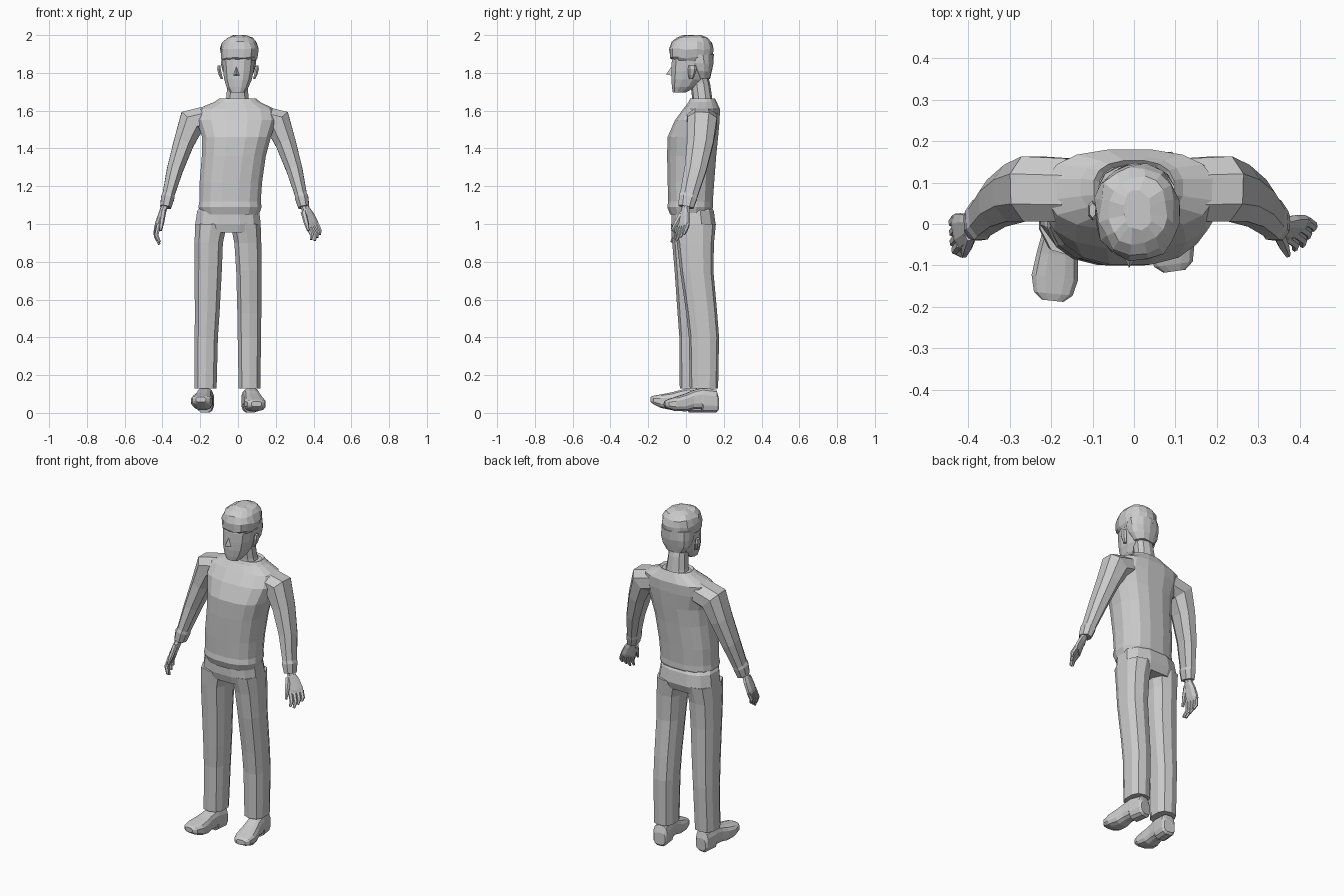
import bpy, bmesh, math, random
from mathutils import Vector as V

random.seed(4)
X, Y, Z = V((1, 0, 0)), V((0, 1, 0)), V((0, 0, 1))


def finish(name, bm):
    bmesh.ops.recalc_face_normals(bm, faces=bm.faces)
    me = bpy.data.meshes.new(name)
    bm.to_mesh(me)
    bm.free()
    ob = bpy.data.objects.new(name, me)
    bpy.context.collection.objects.link(ob)
    return ob


def loft(name, rings, n=8, p=2.3, side=Y, axis=None, jitter=0):
    """Skin superelliptic rings (x, y, z, half width, half depth) along a path."""
    bm = bmesh.new()
    pts = [V(r[:3]) for r in rings]
    loops = []
    for i, r in enumerate(rings):
        t = axis or (pts[min(i + 1, len(pts) - 1)] - pts[max(i - 1, 0)]).normalized()
        u = side.cross(t).normalized()
        v = t.cross(u)
        loop = []
        for k in range(n):
            a = 2 * math.pi * (k + 0.5) / n
            c, s = math.cos(a), math.sin(a)
            c = math.copysign(abs(c) ** (2 / p), c)
            s = math.copysign(abs(s) ** (2 / p), s)
            co = pts[i] + u * r[3] * c + v * r[4] * s
            if jitter:
                co += V([random.uniform(-jitter, jitter) for _ in range(3)])
                co.z = min(co.z, 2.0)
            loop.append(bm.verts.new(co))
        loops.append(loop)
    for a, b in zip(loops, loops[1:]):
        for k in range(n):
            bm.faces.new((a[k], a[(k + 1) % n], b[(k + 1) % n], b[k]))
    bm.faces.new(loops[0])
    bm.faces.new(loops[-1])
    return finish(name, bm)


# Sweater body with hem band and collar
loft("sweater_body", [
    (-.042, .022, 1.05, .155, .108), (-.042, .022, 1.09, .17, .123),
    (-.042, .024, 1.12, .165, .120), (-.038, .026, 1.22, .168, .125),
    (-.022, .030, 1.36, .172, .132), (-.008, .036, 1.46, .185, .136),
    (-.008, .060, 1.55, .215, .120), (-.01, .083, 1.61, .205, .098),
    (-.005, .088, 1.645, .125, .076), (0, .088, 1.665, .098, .066),
    (0, .088, 1.655, .085, .055)], n=16, p=2.5, axis=Z)

# Sleeves with cuffs, one side reflected
ARM = [(-.16, .082, 1.56, .07, .082), (-.245, .085, 1.54, .08, .084),
       (-.287, .075, 1.43, .058, .074), (-.333, .05, 1.29, .046, .062),
       (-.368, .015, 1.155, .034, .05), (-.372, .010, 1.14, .038, .052),
       (-.383, 0, 1.09, .031, .043)]
loft("sleeve_a", ARM)
loft("sleeve_b", [(-x - .035, y, z, a, b) for x, y, z, a, b in ARM])


# Hands: wrist and palm, four curled fingers, thumb
def hand(tag, wrist, knuckle, mid, tip, wide, thumb):
    wrist, knuckle, mid, tip, wide, thumb = map(V, (wrist, knuckle, mid, tip, wide, thumb))
    wide.normalize()
    rings = [(0, .020, .024), (.25, .018, .024), (.5, .017, .037), (.85, .016, .044), (1, .013, .042)]
    loft("palm_" + tag, [(*wrist.lerp(knuckle, t), a, b) for t, a, b in rings], side=wide)
    for i in range(4):
        off = wide * (i - 1.5) * .021
        short = (1, .9, .8, .62)[i] if i > 1 else (.88, 1)[i]
        path = [knuckle.lerp(wrist, .08), knuckle.lerp(mid, short), knuckle.lerp(tip, short)]
        loft(f"finger_{tag}_{i}", [(*(q + off), r, r) for q, r in zip(path, (.012, .011, .007))],
             n=6, side=wide)
    base = wrist.lerp(knuckle, .35) - wide * .022
    loft("thumb_" + tag, [(*base, .015, .015), (*base.lerp(thumb, .6), .013, .013),
                          (*thumb, .007, .007)], n=6, side=X)


hand("a", (-.381, 0, 1.115), (-.428, -.018, .985), (-.437, -.034, .935), (-.418, -.048, .893),
     (-.15, 1, 0), (-.41, -.075, .965))
hand("b", (.346, .0, 1.11), (.396, -.012, .985), (.417, -.03, .945), (.415, -.045, .913),
     (.75, .6, .12), (.372, -.075, .965))

# Trousers
loft("trouser_seat", [(-.05, .03, 1.10, .15, .10), (-.052, .035, 1.07, .168, .115),
                      (-.053, .04, 1.0, .178, .12), (-.053, .038, .955, .17, .105)],
     n=12, p=2.6, axis=Z)
loft("trouser_leg_a", [(-.142, .035, 1.0, .088, .115), (-.155, .03, .9, .078, .103),
                       (-.158, .032, .75, .075, .092), (-.163, .04, .53, .068, .085),
                       (-.168, .045, .4, .064, .08), (-.172, .04, .13, .061, .073)],
     n=10, p=2.6, axis=Z)
loft("trouser_leg_b", [(.04, .045, 1.0, .083, .113), (.052, .05, .9, .074, .098),
                       (.058, .057, .75, .07, .088), (.06, .083, .53, .066, .082),
                       (.06, .095, .4, .064, .08), (.061, .095, .13, .06, .075)],
     n=10, p=2.6, axis=Z)


# Shoes: sections from heel to toe (distance, half width, bottom, top)
SHOE = [(0, .035, .012, .085), (.012, .043, 0, .125), (.085, .045, 0, .135), (.09, .044, .018, .132),
        (.135, .044, .018, .12), (.175, .051, .006, .102), (.23, .058, .008, .082),
        (.27, .048, .02, .068), (.287, .027, .03, .058)]


def shoe(tag, heel, toe, lift):
    heel, toe = V(heel), V(toe)
    d = (toe - heel).normalized()
    rings = []
    for t, w, lo, hi in SHOE:
        c = heel + d * t
        rings.append((c.x, c.y, (lo + hi) / 2 + lift * max(0, t - .13), w, (hi - lo) / 2))
    loft("shoe_" + tag, rings, n=12, p=3, side=Z, axis=d)


shoe("a", (-.168, .10, 0), (-.197, -.187, 0), .17)
shoe("b", (.058, .170, 0), (.098, -.115, 0), .02)

# Neck and head
loft("neck", [(-.003, .088, 1.63, .072, .056), (-.003, .085, 1.67, .062, .053),
              (-.003, .076, 1.74, .055, .052), (0, .06, 1.8, .055, .052)], n=10, axis=Z)
loft("head", [(-.003, -.035, 1.697, .040, .036), (-.002, -.012, 1.725, .06, .064),
              (0, .008, 1.765, .075, .088), (.002, .02, 1.81, .083, .100),
              (.003, .026, 1.865, .088, .104), (.004, .03, 1.93, .08, .095)],
     n=12, p=2.5, axis=Z)

# Hair: short back and sides, fuller overhanging top
loft("hair_back", [(.003, .092, 1.77, .062, .035), (.003, .082, 1.81, .085, .055),
                   (.004, .074, 1.85, .094, .072), (.005, .07, 1.90, .094, .075)],
     n=14, axis=Z, jitter=.003)
loft("hair_top", [(.004, .024, 1.868, .085, .098), (.006, .027, 1.88, .097, .116),
                  (.008, .030, 1.925, .101, .118), (.008, .032, 1.962, .091, .106),
                  (.008, .033, 1.985, .07, .082), (.008, .033, 2.0, .036, .045)],
     n=16, axis=Z, jitter=.005)

# Nose wedge
bm = bmesh.new()
top, left, right, tip = [bm.verts.new(c) for c in (
    (-.008, -.072, 1.84), (-.028, -.072, 1.785), (.012, -.072, 1.785), (-.012, -.106, 1.792))]
for f in ((top, left, tip), (top, tip, right), (left, right, tip), (top, right, left)):
    bm.faces.new(f)
finish("nose", bm)

# Ears
for s in (-1, 1):
    loft("ear_a" if s < 0 else "ear_b",
         [(s * .085, .026, 1.768, .008, .010), (s * .094, .03, 1.79, .010, .018),
          (s * .101, .033, 1.82, .011, .024), (s * .100, .033, 1.84, .008, .018)],
         n=6, axis=Z)
